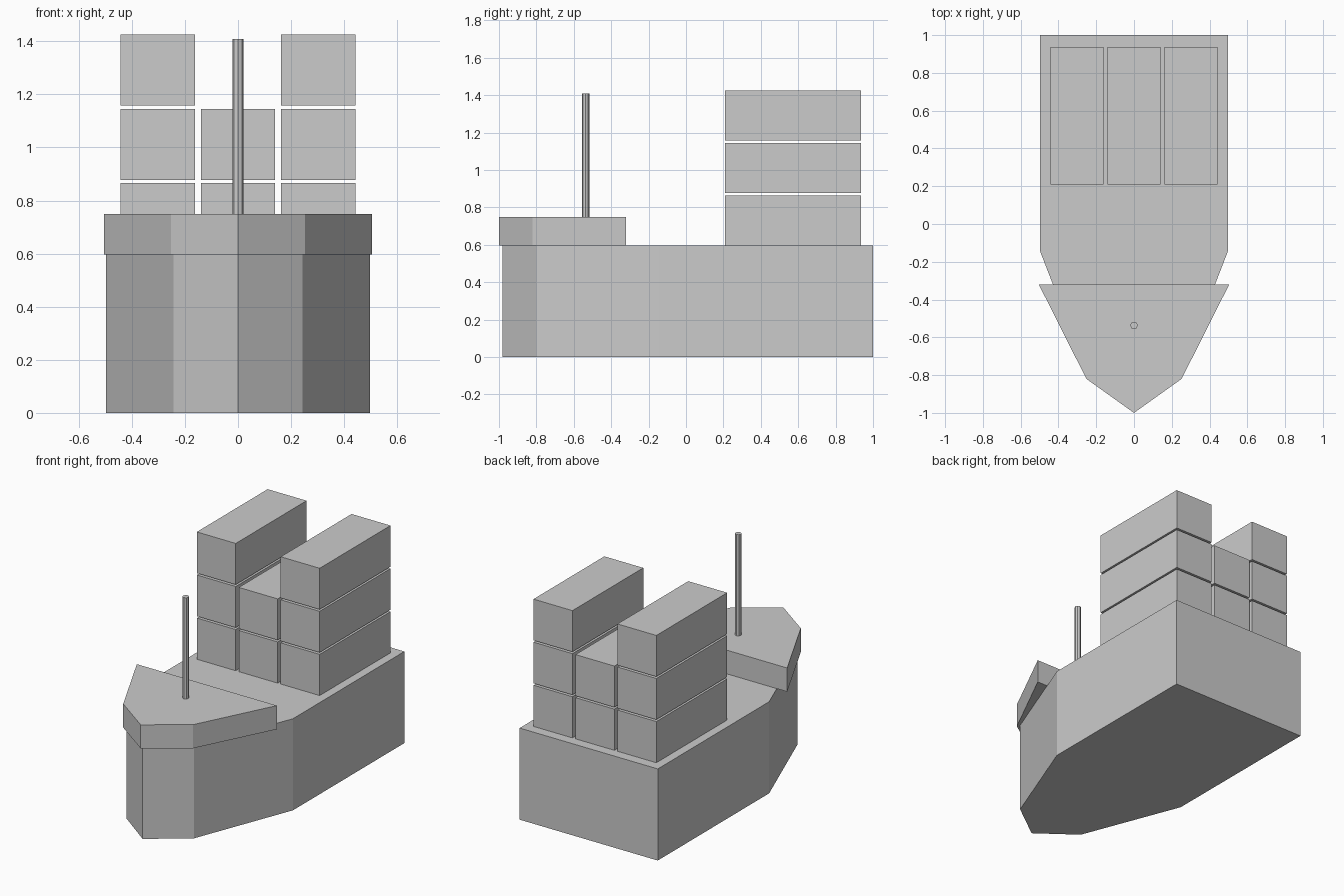
import bpy, bmesh, math

if "Cube" in bpy.data.objects:
    bpy.data.objects.remove(bpy.data.objects["Cube"])

grey = bpy.data.materials.new("plain grey")
grey.diffuse_color = (0.6, 0.6, 0.6, 1)
grey.use_nodes = True
grey.node_tree.nodes["Principled BSDF"].inputs["Base Color"].default_value = grey.diffuse_color


def finish(name, bm):
    bmesh.ops.recalc_face_normals(bm, faces=bm.faces)
    mesh = bpy.data.meshes.new(name)
    bm.to_mesh(mesh)
    bm.free()
    mesh.materials.append(grey)
    obj = bpy.data.objects.new(name, mesh)
    bpy.context.collection.objects.link(obj)
    return obj


def prism(name, outline, z0, z1):
    """Extrude a flat outline from z0 up to z1."""
    bm = bmesh.new()
    face = bm.faces.new([bm.verts.new((x, y, z0)) for x, y in outline])
    top = bmesh.ops.extrude_face_region(bm, geom=[face])["geom"]
    verts = [v for v in top if isinstance(v, bmesh.types.BMVert)]
    bmesh.ops.translate(bm, verts=verts, vec=(0, 0, z1 - z0))
    return finish(name, bm)


def mirrored(half, tip):
    """Right side from stern to bow, bow tip, then the left side back."""
    return half + [tip] + [(-x, y) for x, y in reversed(half)]


# Hull and raised bow deck
prism("hull", mirrored([(0.497, 1.0), (0.497, -0.145), (0.243, -0.80)], (0, -0.98)), 0, 0.596)
prism("bow_deck", mirrored([(0.504, -0.32), (0.252, -0.82)], (0, -1.0)), 0.596, 0.75)

# Mast
prism("mast", [(0.02 * math.cos(i * math.tau / 8), -0.537 + 0.02 * math.sin(i * math.tau / 8))
               for i in range(8)], 0.75, 1.408)

# Cargo containers: outer stacks are three high, the middle one two high
for column, count in ((-1, 3), (0, 2), (1, 3)):
    x = column * 0.302
    for level in range(count):
        z = 0.597 + level * 0.28
        prism(f"container_{column + 2}_{level + 1}",
              [(x - 0.14, 0.208), (x + 0.14, 0.208), (x + 0.14, 0.936), (x - 0.14, 0.936)],
              z, z + 0.268)
